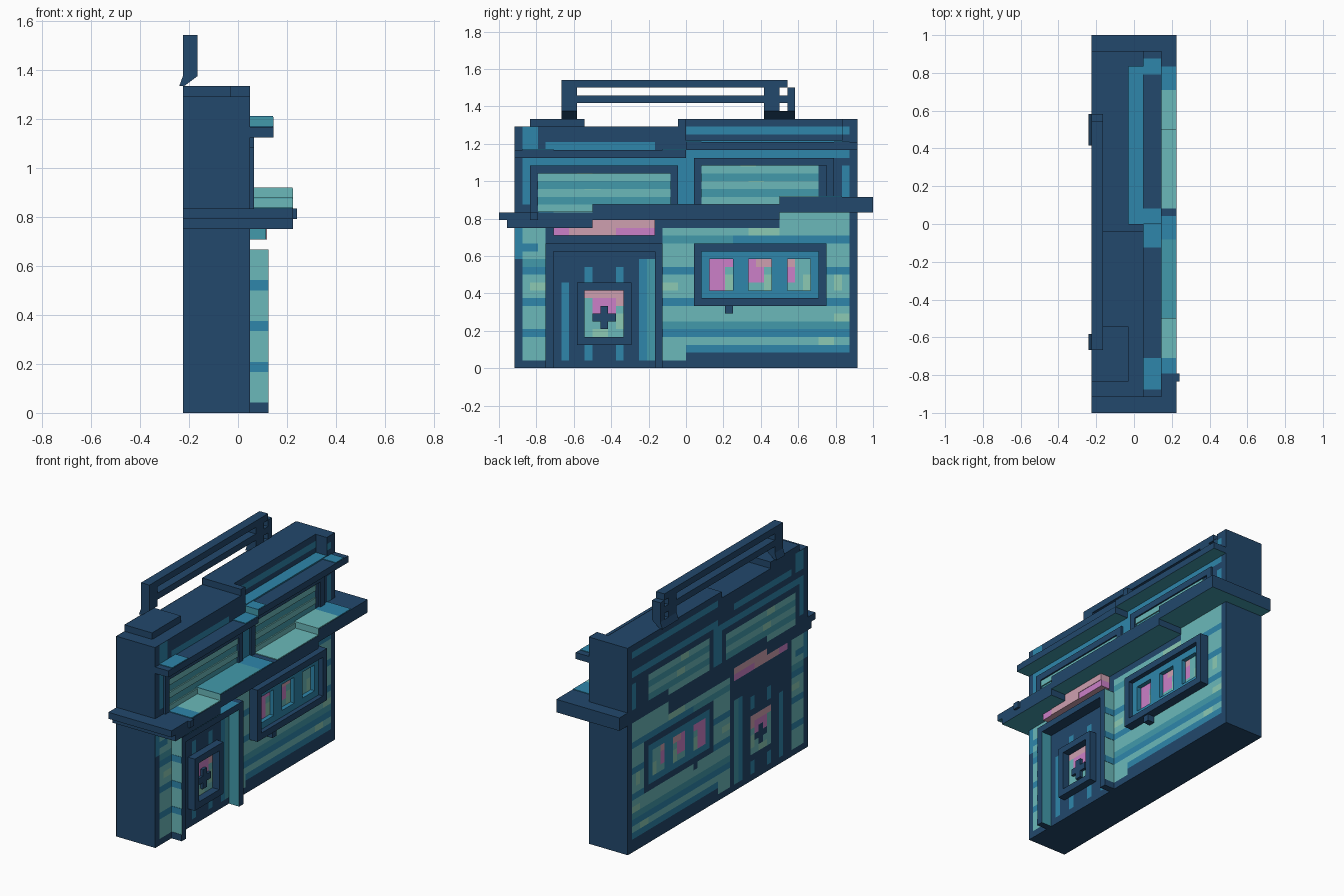
import bpy, bmesh

cube = bpy.data.objects.get("Cube")
if cube:
    bpy.data.objects.remove(cube)

CELL = 1 / 24                      # the facade follows a regular cell grid
BACK, RECESS, WALL = -0.225, -0.03, 0.05

# Palette
HEXES = {"navy": "22486c", "blue": "2e86ab", "teal": "429aab", "aqua": "6bb9ba",
         "mint": "8ccab4", "pink": "cc80c8", "salmon": "cfa0b0"}
NAMES = list(HEXES)


def linear(pair):
    value = int(pair, 16) / 255
    return value / 12.92 if value < 0.04 else ((value + 0.055) / 1.055) ** 2.4


MATERIALS = []
for label, code in HEXES.items():
    mat = bpy.data.materials.new(label)
    mat.use_nodes = True
    colour = [linear(code[i:i + 2]) for i in (0, 2, 4)] + [1]
    mat.diffuse_color = colour
    shader = mat.node_tree.nodes["Principled BSDF"]
    shader.inputs["Base Color"].default_value = colour
    shader.inputs["Roughness"].default_value = 0.9
    MATERIALS.append(mat)


def finish(name, bm):
    mesh = bpy.data.meshes.new(name)
    bm.to_mesh(mesh)
    bm.free()
    for mat in MATERIALS:
        mesh.materials.append(mat)
    obj = bpy.data.objects.new(name, mesh)
    bpy.context.collection.objects.link(obj)
    return obj


def part(name, boxes, colour, x0, x1, **sides):
    """Boxes given as (y0, y1, z0, z1) in cells; sides recolours faces by direction."""
    bm = bmesh.new()
    for y0, y1, z0, z1 in boxes:
        made = bmesh.ops.create_cube(bm, size=1)["verts"]
        for v in made:
            v.co.x = x1 if v.co.x > 0 else x0
            v.co.y = (y1 if v.co.y > 0 else y0) * CELL
            v.co.z = (z1 if v.co.z > 0 else z0) * CELL
    bm.normal_update()
    axes = {"left": (1, -1), "right": (1, 1), "under": (2, -1), "top": (2, 1)}
    for f in bm.faces:
        f.material_index = NAMES.index(colour)
        for side, shade in sides.items():
            axis, sign = axes[side]
            if f.normal[axis] * sign > 0.9:
                f.material_index = NAMES.index(shade)
    return finish(name, bm)


def ring(y0, y1, z0, z1):
    return [(y0, y0 + 1, z0, z1), (y1 - 1, y1, z0, z1),
            (y0 + 1, y1 - 1, z0, z0 + 1), (y0 + 1, y1 - 1, z1 - 1, z1)]


# Main body, with a recess along the right half of the roof edge
part("body", [(-22, 22, 0, 29)], "navy", BACK, WALL)
part("roof_left", [(-22, -1, 29, 31)], "navy", BACK, WALL)
part("roof_bump", [(-20, -13, 31, 32)], "navy", BACK, RECESS)
part("roof_right", [(-1, 22, 29, 32)], "navy", BACK, RECESS)
part("roof_ends", [(-1, 0, 29, 32), (20, 22, 29, 32)], "navy", RECESS, WALL)
part("roof_recess_floor", [(0, 20, 29, 29.2)], "blue", RECESS, WALL)

# Paint map: later areas cover earlier ones
paint = {}


def area(shade, *rects):
    for y0, y1, z0, z1 in rects:
        for y in range(y0, y1):
            for z in range(z0, z1):
                paint[y, z] = shade


area("navy", (-22, 22, 0, 32))
# Lower boards
area("aqua", (-21, -18, 1, 19), (-3, 21, 2, 18), (12, 21, 18, 20), (-3, 0, 1, 2))
for z in (4, 8, 12):
    area("blue", (-21, -18, z, z + 1), (-3, 21, z, z + 1))
area("blue", (0, 21, 2, 3), (-3, 21, 16, 17), (-22, -21, 14, 18), (-21, -19, 15, 16))
area("teal", (-3, 21, 5, 6), (-3, 6, 16, 17), (-21, -18, 13, 14))
area("mint", (17, 19, 3, 4), (19, 21, 6, 7), (-20, -18, 10, 11), (-3, -1, 10, 11),
     (19, 20, 10, 12), (8, 12, 17, 18))
# Upper trim
area("blue", (0, 21, 30, 31), (0, 21, 27, 28), (-21, 0, 26, 27), (-21, -20, 21, 27),
     (-1, 1, 21, 27), (20, 21, 22, 26), (-21, -19, 28, 31), (-18, -4, 28, 29))
# Upper windows with alternating slats
for y0, y1, z0 in ((-19, -2, 20), (2, 17, 21)):
    area("navy", (y0 - 1, y1 + 1, z0, z0 + 6))
    for row in range(5):
        area("teal" if row % 2 else "aqua", (y0, y1, z0 + row, z0 + row + 1))
    area("mint", (y0 + 5, y0 + 7, z0 + 4, z0 + 5), (y0 + 6, y0 + 8, z0 + 2, z0 + 3))
# Mid ledge, seen on the back
area("navy", (-22, -12, 18, 20), (-12, 12, 19, 21), (12, 22, 20, 22))
# Awning band over the door
area("pink", (-17, -4, 17, 18))
area("salmon", (-15, -9, 17, 18), (-12, -4, 18, 19))
# Door
area("navy", (-18, -3, 0, 16))
area("blue", (-16, -15, 1, 11), (-6, -4, 1, 14))
area("teal", (-5, -4, 1, 14))
for y in (-13, -9):
    area("blue", (y, y + 1, 1, 3), (y, y + 1, 11, 13))
area("navy", (-14, -7, 3, 11))
area("aqua", (-13, -8, 4, 10))
area("mint", (-9, -8, 5, 7), (-12, -10, 4, 5))
area("pink", (-12, -9, 7, 10))
area("salmon", (-13, -8, 9, 10), (-9, -8, 8, 9))
area("navy", (-11, -10, 5, 8), (-12, -9, 6, 7))
# Triple window
area("navy", (1, 18, 8, 16), (5, 6, 7, 8))
area("blue", (2, 17, 9, 15))
for y in (3, 8, 13):
    area("aqua", (y, y + 3, 10, 14))
    area("mint", (y + 2, y + 3, 10, 12))
area("pink", (3, 5, 10, 14), (5, 6, 13, 14), (8, 10, 11, 14), (13, 14, 11, 13))
area("salmon", (9, 11, 13, 14), (13, 14, 13, 14))


def painted_sheet(name, front):
    bm = bmesh.new()
    for (y, z), shade in paint.items():
        if z == 31 and y < -1 and not -20 <= y < -13:
            continue
        x = BACK - 0.002
        if front:
            set_back = (z >= 29 and 0 <= y < 20) or (z == 31 and y < -1)
            x = (RECESS if set_back else WALL) + 0.002
        corners = [(y, z), (y + 1, z), (y + 1, z + 1), (y, z + 1)]
        if not front:
            corners.reverse()
        face = bm.faces.new([bm.verts.new((x, a * CELL, b * CELL)) for a, b in corners])
        face.material_index = NAMES.index(shade)
    bmesh.ops.remove_doubles(bm, verts=bm.verts, dist=0.0005)
    finish(name, bm)


painted_sheet("front_paint", True)
painted_sheet("back_paint", False)

# Stepped ledge wrapping both ends
part("ledge_left", [(-24, -12, 19, 20), (-23, -12, 18, 19)], "navy", BACK, 0.225, under="teal")
part("ledge_middle", [(-12, 12, 19, 21)], "navy", BACK, 0.225, left="aqua", under="teal")
part("ledge_right", [(12, 24, 20, 22)], "navy", BACK, 0.225, left="aqua", under="teal")
part("ledge_nub", [(-20, -19, 19, 20)], "navy", 0.2, 0.24)
for z, y0, y1, shade in ((20, -19, -17, "blue"), (20, -17, -12, "aqua"), (21, -12, -2, "teal"),
                         (21, -2, 1, "blue"), (21, 2, 12, "aqua"), (22, 12, 17, "aqua"),
                         (22, 17, 20, "blue")):
    part("ledge_top_" + shade, [(y0, y1, z, z + 0.1)], shade, WALL, 0.223)

# Upper eave
part("eave_left", [(-22, 0, 27, 28)], "navy", WALL, 0.145, under="teal")
part("eave_right", [(0, 22, 28, 29)], "navy", WALL, 0.145, left="teal", under="teal")
for z, y0, y1 in ((28, -21, -17), (28, -3, 0), (29, 0, 2), (29, 19, 21)):
    part("eave_top", [(y0, y1, z, z + 0.1)], "blue", WALL, 0.143)

# Upper window frames and raised slats
part("upper_window_frames", ring(-20, -1, 19, 26) + ring(1, 19, 20, 27), "navy", WALL, 0.065)
for y0, y1, z0 in ((-19, -2, 20), (2, 17, 21)):
    part("window_slats", [(y0, y1, z0 + r, z0 + r + 0.9) for r in (0, 2, 4)], "aqua", WALL, 0.06)

# Door surround with banded outer sides
part("door_header", [(-17, -4, 15, 16)], "navy", WALL, 0.125, top="blue")
part("door_jamb_left", [(-18, -17, 0, 16)], "navy", WALL, 0.125, left="aqua", right="teal")
part("door_jamb_right", [(-4, -3, 0, 16)], "navy", WALL, 0.125, left="teal", right="aqua")
for y in (-18.05, -3):
    part("jamb_bands", [(y, y + 0.05, z, z + 1) for z in (4, 8, 12)], "blue", WALL, 0.125)
    part("jamb_foot", [(y, y + 0.05, 0, 1)], "navy", WALL, 0.125)
part("awning_band", [(-17, -4, 17, 18)], "pink", WALL, 0.115, left="teal", under="salmon")
part("awning_band_top", [(-15, -9, 17, 18), (-12, -4, 18, 19)], "salmon", WALL, 0.118)
part("door_window_frame", ring(-14, -7, 3, 11), "navy", WALL, 0.1)
part("door_window_cross", [(-11, -10, 5, 8), (-12, -9, 6, 7)], "navy", WALL, 0.07)

# Triple window
part("triple_window_frame", ring(1, 18, 8, 16), "navy", WALL, 0.11)
part("triple_window_mullions", [(2, 3, 9, 15), (6, 8, 9, 15), (11, 13, 9, 15), (16, 17, 9, 15),
                                (2, 17, 9, 10), (2, 17, 14, 15)], "blue", WALL, 0.08)
part("sill_bracket", [(5, 6, 7, 8)], "navy", WALL, 0.1)

# Rooftop sign rail
RAIL = -0.165
part("rail_bars", [(-16, 13, 36, 37), (-14, 14, 34, 35)], "navy", BACK, RAIL)
part("rail_posts", [(-16, -14, 33, 36), (10, 12, 33, 36), (13, 14, 33, 36)], "navy", BACK, RAIL)
for y0, y1 in ((-16, -14), (10, 14)):
    foot = part("rail_foot", [(y0, y1, 32, 33)], "navy", BACK, RAIL)
    for v in foot.data.vertices:
        if v.co.z < 32.5 * CELL:
            v.co.x = -0.24 if v.co.x < -0.2 else -0.22
